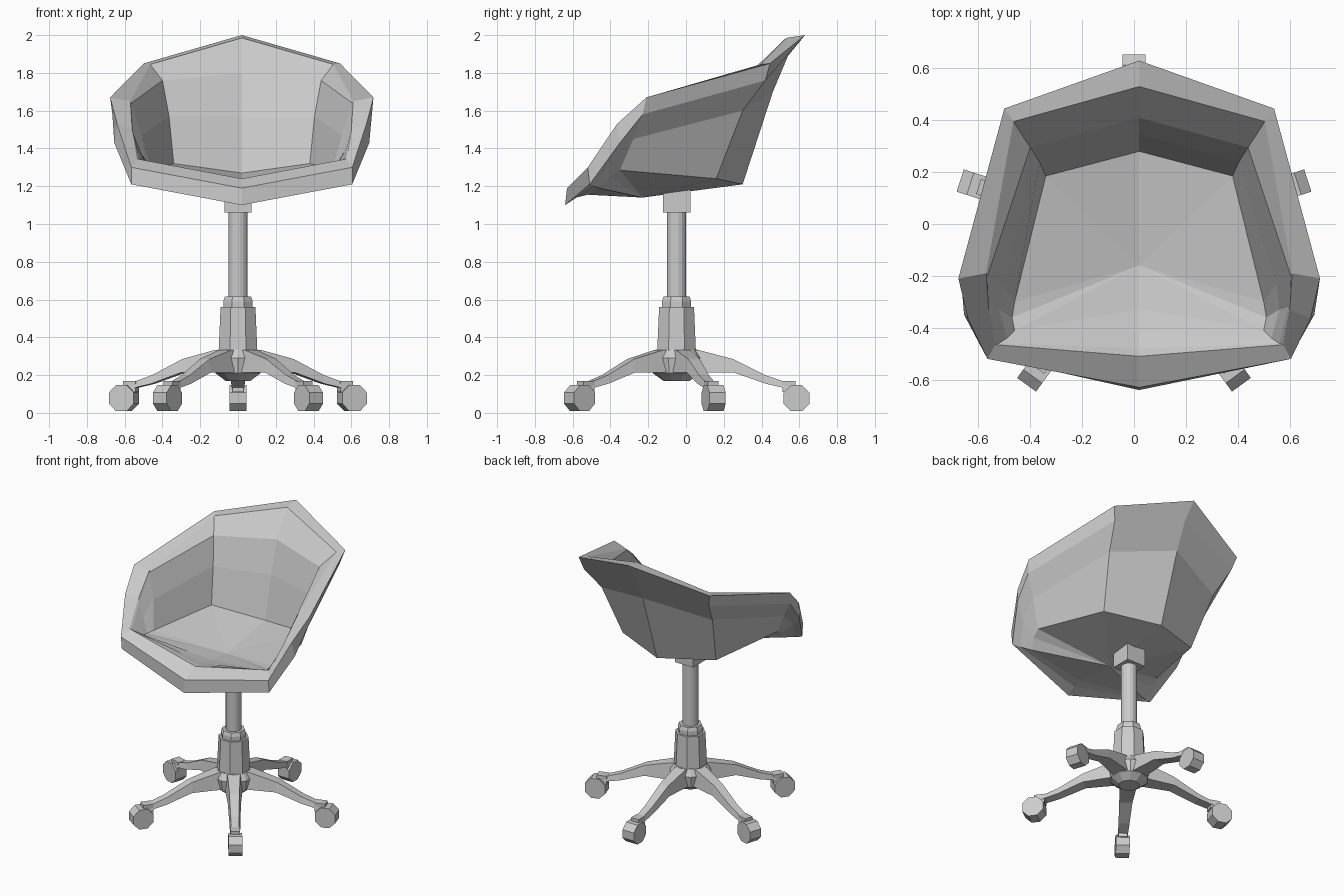
import bpy, bmesh, math
from mathutils import Matrix, Vector

cube = bpy.data.objects.get("Cube")
if cube:
    bpy.data.objects.remove(cube, do_unlink=True)

grey = bpy.data.materials.new("grey")
grey.use_nodes = True
grey.diffuse_color = (0.6, 0.6, 0.6, 1)
grey.node_tree.nodes["Principled BSDF"].inputs["Base Color"].default_value = grey.diffuse_color

BASE = Vector((0, -0.05, 0))


def make(name, bm, place=Matrix()):
    """Turn a bmesh into a flat-shaded grey object."""
    bmesh.ops.recalc_face_normals(bm, faces=bm.faces)
    bm.transform(place)
    mesh = bpy.data.meshes.new(name)
    bm.to_mesh(mesh)
    bm.free()
    mesh.materials.append(grey)
    obj = bpy.data.objects.new(name, mesh)
    bpy.context.collection.objects.link(obj)
    return obj


def loft(bm, rings, cap=True):
    """Bridge equal-length closed loops of points into a skin."""
    loops = [[bm.verts.new(p) for p in ring] for ring in rings]
    n = len(loops[0])
    for a, b in zip(loops, loops[1:]):
        for i in range(n):
            j = (i + 1) % n
            bm.faces.new((a[i], a[j], b[j], b[i]))
    if cap:
        bm.faces.new(loops[0])
        bm.faces.new(loops[-1])
    return loops


def turned(name, profile, sides, center=BASE):
    """Lathe a (radius, height) profile with a given number of sides."""
    bm = bmesh.new()
    turn = [2 * math.pi * (i + 0.5) / sides for i in range(sides)]
    loft(bm, [[(r * math.cos(a), r * math.sin(a), z) for a in turn] for r, z in profile])
    return make(name, bm, Matrix.Translation(center))


# Seat shell: sections run from the floor, up the inside, over the lip, down the outside
back = [(0, .28, 1.27), (0, .345, 1.57), (0, .41, 1.8), (0, .53, 1.985),
        (0, .63, 2.0), (0, .54, 1.89), (0, .46, 1.7), (0, .3, 1.21)]
back_corner = [(.36, .185, 1.32), (.385, .24, 1.57), (.42, .295, 1.76), (.485, .395, 1.845),
               (.52, .445, 1.85), (.495, .42, 1.76), (.44, .3, 1.6), (.37, .16, 1.24)]
arm = [(.48, -.3, 1.29), (.53, -.23, 1.47), (.585, -.2, 1.64), (.59, -.19, 1.65),
       (.697, -.21, 1.67), (.685, -.23, 1.58), (.6, -.28, 1.45), (.5, -.35, 1.285)]
arm_front = [(.49, -.36, 1.29), (.54, -.33, 1.38), (.575, -.32, 1.48), (.58, -.33, 1.5),
             (.66, -.365, 1.53), (.675, -.35, 1.43), (.59, -.4, 1.34), (.49, -.41, 1.25)]
front_corner = [(.48, -.41, 1.3), (.51, -.44, 1.32), (.54, -.46, 1.34), (.555, -.465, 1.345),
                (.585, -.52, 1.3), (.585, -.51, 1.21), (.53, -.49, 1.2), (.46, -.46, 1.19)]
front = [(0, -.33, 1.22), (0, -.42, 1.23), (0, -.48, 1.237), (0, -.51, 1.24),
         (0, -.63, 1.19), (0, -.64, 1.1), (0, -.58, 1.14), (0, -.52, 1.155)]
left = [back_corner, arm, arm_front, front_corner]
right = [[(-x, y, z) for x, y, z in section] for section in reversed(left)]
sections = [back] + left + [front] + right

bm = bmesh.new()
loops = loft(bm, list(zip(*sections)), cap=False)
for loop, y, z in ((loops[0], -.16, 1.2), (loops[-1], -.23, 1.14)):
    hub = bm.verts.new((0, y, z))
    for a, b in zip(loop, loop[1:] + loop[:1]):
        bm.faces.new((a, b, hub))
make("seat_shell", bm, Matrix.Translation((0.02, 0, 0)))

# Mounting block under the seat
bm = bmesh.new()
bmesh.ops.create_cube(bm, size=1, matrix=Matrix.Diagonal((.145, .145, .14, 1)))
make("seat_mount", bm, Matrix.Translation(BASE + Vector((0, 0, 1.13))))

# Central column
turned("gas_lift_post", [(.052, .58), (.052, 1.08)], 16)
turned("column_collar", [(.08, .54), (.084, .56), (.084, .59), (.075, .615)], 8)
turned("column_sleeve", [(.112, .3), (.1, .56)], 8)
turned("hub", [(.07, .17), (.125, .21), (.14, .29), (.11, .335)], 10)


# Five legs with castors: leg sections are (reach, half width, top, bottom)
leg_path = [(.04, .065, .335, .22), (.12, .055, .332, .215), (.3, .043, .285, .215),
            (.47, .036, .2, .155), (.6, .032, .155, .125)]
for i in range(5):
    spin = Matrix.Translation(BASE) @ Matrix.Rotation(math.radians(90 + 72 * i), 4, "Z")

    bm = bmesh.new()
    loft(bm, [[(r, -w, low), (r, w, low), (r, w * .75, top), (r, -w * .75, top)]
              for r, w, top, low in leg_path])
    make(f"leg_{i + 1}", bm, spin)

    bm = bmesh.new()
    bmesh.ops.create_cube(bm, size=1, matrix=Matrix.Translation((.595, 0, .14))
                          @ Matrix.Diagonal((.07, .06, .06, 1)))
    make(f"castor_stem_{i + 1}", bm, spin)

    bm = bmesh.new()
    bmesh.ops.create_cone(bm, cap_ends=True, segments=8, radius1=.075, radius2=.075, depth=.09,
                          matrix=Matrix.Translation((.635, 0, .078))
                          @ Matrix.Rotation(math.pi / 2, 4, "X")
                          @ Matrix.Rotation(math.pi / 8, 4, "Z"))
    make(f"castor_wheel_{i + 1}", bm, spin)
